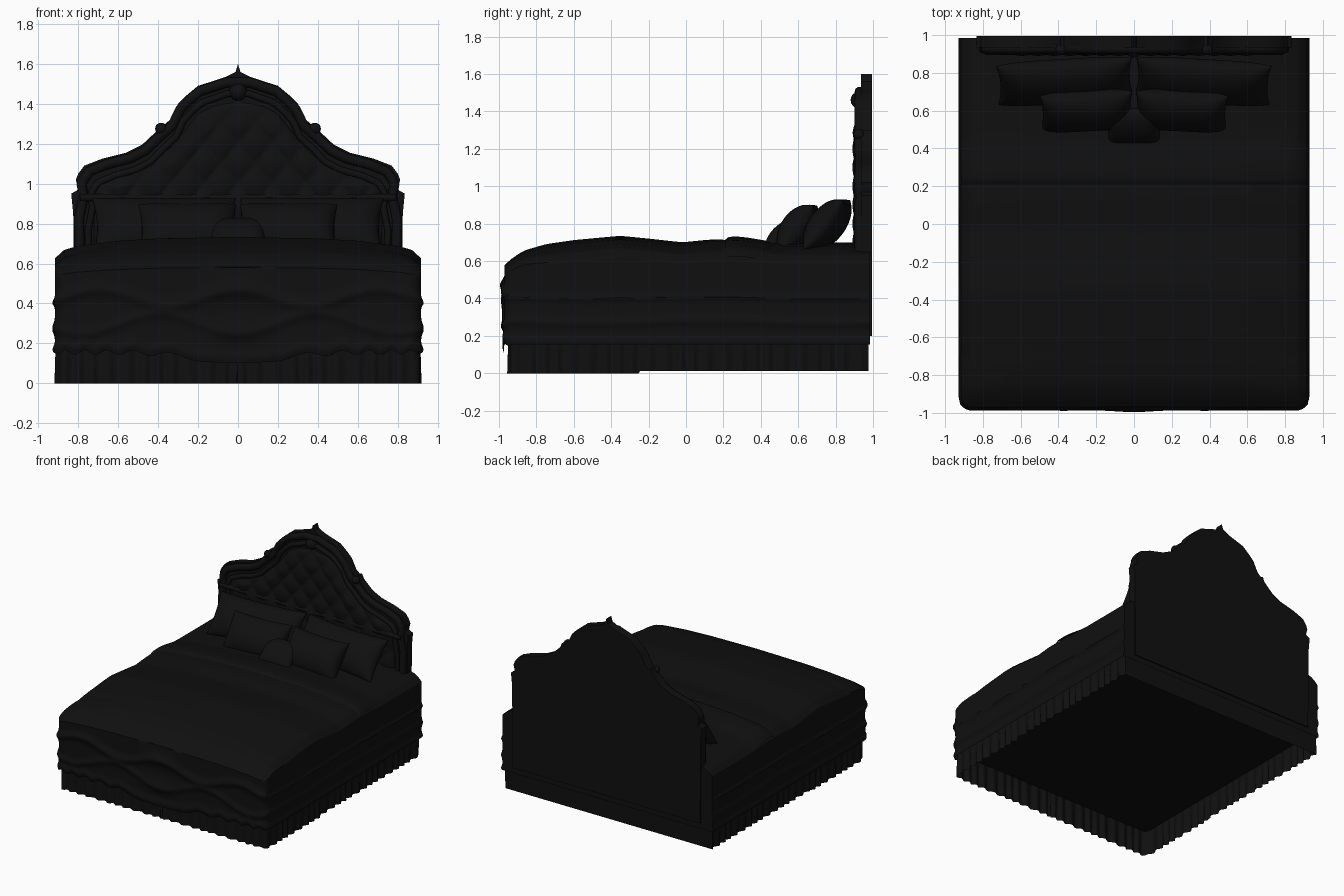
import bpy, bmesh, math
from mathutils import Matrix, Vector

if "Cube" in bpy.data.objects:
    bpy.data.objects.remove(bpy.data.objects["Cube"])

black = bpy.data.materials.new("dark_fabric")
black.diffuse_color = (0.005, 0.005, 0.005, 1)
black.use_nodes = True
black.node_tree.nodes["Principled BSDF"].inputs["Base Color"].default_value = black.diffuse_color


def make(name, verts, faces, angle=50):
    me = bpy.data.meshes.new(name)
    me.from_pydata(verts, [], faces)
    bm = bmesh.new()
    bm.from_mesh(me)
    bmesh.ops.recalc_face_normals(bm, faces=bm.faces)
    bm.to_mesh(me)
    bm.free()
    ob = bpy.data.objects.new(name, me)
    bpy.context.collection.objects.link(ob)
    me.materials.append(black)
    bpy.ops.object.select_all(action='DESELECT')
    ob.select_set(True)
    bpy.context.view_layer.objects.active = ob
    bpy.ops.object.shade_smooth_by_angle(angle=math.radians(angle))
    return ob


def grid_faces(rows, cols, closed=False):
    n = cols if closed else cols - 1
    return [(r * cols + c, r * cols + (c + 1) % cols, (r + 1) * cols + (c + 1) % cols, (r + 1) * cols + c)
            for r in range(rows - 1) for c in range(n)]


def lerp(table, t):
    if t <= table[0][0]:
        return table[0][1]
    for (a, va), (b, vb) in zip(table, table[1:]):
        if t <= b:
            return va + (vb - va) * (t - a) / (b - a)
    return table[-1][1]


def bump(t, centre, width):
    return math.exp(-((t - centre) / width) ** 2)


def outline(hx, y0, y1, r, step):
    """Bed plan: square at the back, rounded at the front; returns (x, y, nx, ny)."""
    half = []
    n = int(hx / step)
    half += [((hx - r) * i / n, y0, 0, -1) for i in range(n)]
    for i in range(9):
        a = -math.pi / 2 + math.pi / 2 * i / 8
        half.append((hx - r + r * math.cos(a), y0 + r + r * math.sin(a), math.cos(a), math.sin(a)))
    n = int((y1 - y0 - r) / step)
    half += [(hx, y0 + r + (y1 - y0 - r) * i / n, 1, 0) for i in range(1, n + 1)]
    half += [(hx * (1 - i / 30), y1, 0, 1) for i in range(1, 31)]
    return half + [(-x, y, -nx, ny) for x, y, nx, ny in reversed(half[1:-1])]


# Height of the bed top, lengthwise crown less the sideways fall
LONG = [(-.98, .565), (-.95, .60), (-.87, .655), (-.75, .69), (-.6, .712), (-.35, .735), (-.2, .72),
        (-.02, .70), (.13, .715), (.3, .712), (.5, .70), (1, .70)]
CROSS = [(0, 0), (.4, .008), (.6, .02), (.8, .045), (.87, .065), (.92, .11)]


def bed_top(x, y):
    crown = sum(lerp(LONG, y + d) for d in (-.02, 0, .02)) / 3
    fall = lerp(CROSS, abs(x)) * (1 if y > -.7 else 1 - .5 * (-.7 - y) / .28)
    return crown - fall


# Duvet and draped sides in one surface
plan = outline(.917, -.97, .985, .06, .016)
cols = len(plan)
verts = []
WALL = 34
for k in range(WALL + 1):
    f = k / WALL
    for x, y, nx, ny in plan:
        front = max(0, -ny)
        hem = .155 - front * (.05 * bump(x, 0, .3) + .012 * math.sin(x * x * 40))
        z = hem + (bed_top(x, y) - hem) * f
        out = 0
        if ny < .5:
            wob = .008 * math.sin(5 * y + 1)
            out = .012 * (bump(z, .17, .02) + bump(z, .275 + wob, .025) + bump(z, .405 + wob / 2, .014))
        if front > .5:  # swagged folds on the foot end
            swag = .43 + .04 * math.cos(x * 9)
            out = .018 * bump(z, swag, .03) + .013 * bump(z, .3 - .05 * math.cos(abs(x) * 8), .025)
            out += .012 * bump(z, hem + .03, .025)
            out += .008 * bump(x, 0, .12) * math.sin(z * 30)
        verts.append((x + nx * out, y + ny * out, z))
TOP = 44
for k in range(1, TOP):
    s = 1 - (k / TOP) ** 1.5
    for x, y, nx, ny in plan:
        verts.append((x * s, y * s, bed_top(x * s, y * s)))
faces = grid_faces(WALL + TOP, cols, True)
verts.append((0, 0, bed_top(0, 0)))
last = (WALL + TOP - 1) * cols
faces += [(last + i, last + (i + 1) % cols, len(verts) - 1) for i in range(cols)]
make("duvet", verts, faces)

# Pleated skirt under the drape
plan = outline(.908, -.945, .975, .05, .009)
verts, run = [], 0
for k in range(4):
    z = .22 * k / 3
    prev, run = plan[0], 0
    for x, y, nx, ny in plan:
        run += math.hypot(x - prev[0], y - prev[1])
        prev = (x, y)
        pleat = .011 * (1 - k / 5) * math.sin(run * 78 + math.sin(run * 17)) if ny < .5 else 0
        lift = .012 if (k == 0 and y > -.25) else 0
        verts.append((x + nx * pleat, y + ny * pleat, z + lift))
make("skirt", verts, grid_faces(4, len(plan), True), 70)

# Underside panel
make("base_panel", [(-.905, -.94, .2), (.905, -.94, .2), (.905, .97, .2), (-.905, .97, .2)], [(0, 1, 2, 3)])

# Turned-down sheet lying across the bed
verts = []
for j in range(15):
    y = .21 + .24 * j / 14
    h = .016 * math.sin(math.pi * min(1, max(0, j / 14)) ** .5) + .002
    for i in range(61):
        x = -.915 + 1.83 * i / 60
        verts.append((x, y, bed_top(x, y) + h))
make("turned_sheet", verts, grid_faces(15, 61))

# Headboard: shaped slab
HALF = [(0, 1.6), (.012, 1.56), (.06, 1.535), (.12, 1.515), (.2, 1.49), (.26, 1.44), (.3, 1.40), (.34, 1.32),
        (.37, 1.295), (.39, 1.30), (.405, 1.265), (.48, 1.195), (.56, 1.155), (.68, 1.125), (.77, 1.09),
        (.80, 1.05), (.812, 1.02), (.80, .97), (.835, .95), (.825, .85), (.82, .2)]
loop = HALF + [(-x, z) for x, z in reversed(HALF[1:])]
n = len(loop)
verts = [(x, y, z) for y in (.935, .995) for x, z in loop]
faces = [tuple(range(n)), tuple(range(n, 2 * n))]
faces += [(i, (i + 1) % n, n + (i + 1) % n, n + i) for i in range(n)]
make("headboard", verts, faces, 35)


def bead(name, pts, radius):
    """Rounded moulding swept along a path in the x-z plane."""
    cu = bpy.data.curves.new(name, 'CURVE')
    cu.dimensions = '3D'
    cu.bevel_depth = radius
    cu.bevel_resolution = 3
    cu.use_fill_caps = True
    sp = cu.splines.new('POLY')
    sp.points.add(len(pts) - 1)
    for p, co in zip(sp.points, pts):
        p.co = (*co, 1)
    ob = bpy.data.objects.new(name, cu)
    bpy.context.collection.objects.link(ob)
    cu.materials.append(black)


# Headboard mouldings following the outline
RIM = [(x, z) for x, z in HALF[2:] if not .36 < x < .4 and z > .5 and x < .83]
for name, inset, drop, y, r in (("outer_moulding", .965, .028, .928, .026), ("inner_moulding", .91, .085, .922, .018)):
    side = [(x * inset, y, z - drop) for x, z in RIM] + [(.82 * inset, y, .62)]
    bead(name, [(-x, yy, z) for x, yy, z in reversed(side)] + side, r)
bead("lower_rail", [(-.79, .915, .93), (.79, .915, .93)], .02)

# Carved knobs on the shoulders and crest
for name, x, y, z, r in (("left_knob", -.385, .925, 1.275, .03), ("right_knob", .385, .925, 1.275, .03),
                         ("crest_ornament", 0, .925, 1.46, .045)):
    bpy.ops.mesh.primitive_uv_sphere_add(segments=16, ring_count=10, radius=r, location=(x, y, z))
    ob = bpy.context.object
    ob.name = name
    ob.data.materials.append(black)
    bpy.ops.object.shade_smooth()

# Tufted upholstery inside the frame
ARCH = [(0, 1.41), (.12, 1.39), (.2, 1.35), (.27, 1.26), (.34, 1.18), (.45, 1.10), (.6, 1.045), (.72, 1.0)]
verts = []
for j in range(61):
    v = j / 60
    for i in range(101):
        x = -.72 + 1.44 * i / 100
        z = .66 + (lerp(ARCH, abs(x)) - .66) * v
        edge = min(1, (1 - v) * 6, (.72 - abs(x)) * 12)
        a, b = x / .17 + z / .2, x / .17 - z / .2
        tuft = math.sqrt(abs(math.sin(math.pi * a / 1) * math.sin(math.pi * b / 1)))
        verts.append((x, .934 - (.02 + .024 * tuft) * max(0, edge) ** .5, z))
make("tufted_panel", verts, grid_faces(61, 101), 80)


def pillow(name, centre, w, h, t, lean, turn=0):
    """Soft cushion with pinched corners, leaning back on its lower edge."""
    m = Matrix.Translation(centre) @ Matrix.Rotation(turn, 4, 'Z') @ Matrix.Rotation(-lean, 4, 'X')
    N, vs, fs = 25, [], []
    for side in (-1, 1):
        base = len(vs)
        for j in range(N):
            for i in range(N):
                u, v = math.sin(math.pi * (i / (N - 1) - .5)), math.sin(math.pi * (j / (N - 1) - .5))
                x = w * u * (1 - .05 * (1 - v * v))
                z = h * v * (1 - .07 * (1 - u * u))
                y = side * t * ((1 - u ** 4) * (1 - v * v)) ** .5
                vs.append(m @ Vector((x, y, z)))
        fs += [tuple(base + q for q in f) for f in grid_faces(N, N)]
    ob = make(name, vs, fs, 80)
    bm = bmesh.new()
    bm.from_mesh(ob.data)
    bmesh.ops.remove_doubles(bm, verts=bm.verts, dist=.0005)
    bmesh.ops.recalc_face_normals(bm, faces=bm.faces)
    bm.to_mesh(ob.data)
    bm.free()


# Pillows: back pair, front pair, small centre cushion
for tag, s in (("left", -1), ("right", 1)):
    pillow(tag + "_back_pillow", (.365 * s, .755, .795), .36, .165, .09, math.radians(38), -.06 * s)
    pillow(tag + "_front_pillow", (.25 * s, .60, .775), .245, .15, .09, math.radians(36), -.05 * s)
pillow("centre_cushion", (0, .52, .745), .14, .12, .055, math.radians(50))
